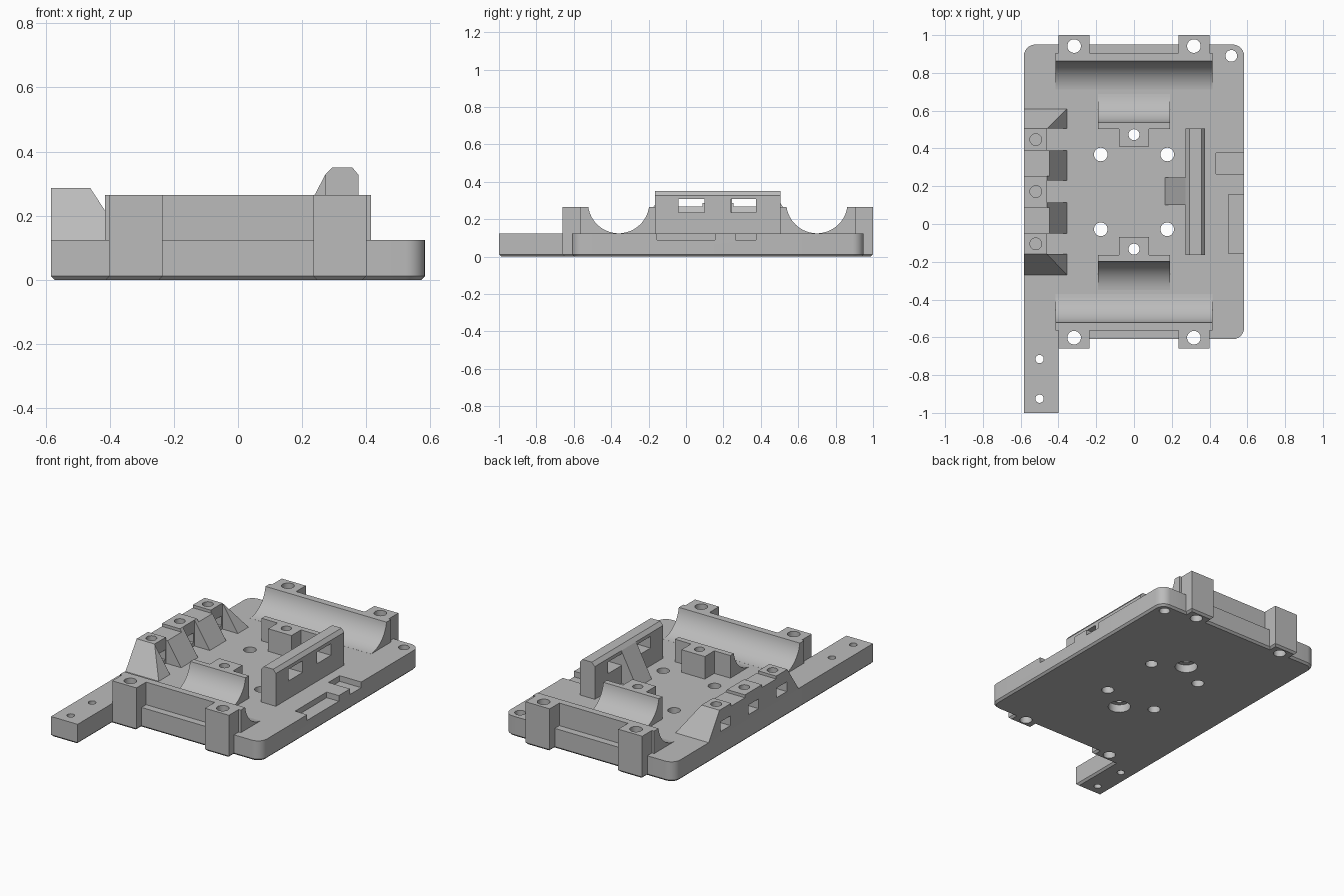
import bpy, bmesh, math
from mathutils import Vector

if "Cube" in bpy.data.objects:
    bpy.data.objects.remove(bpy.data.objects["Cube"])

grey = bpy.data.materials.new("plain grey")
grey.diffuse_color = (0.5, 0.5, 0.5, 1)
grey.use_nodes = True
grey.node_tree.nodes["Principled BSDF"].inputs["Base Color"].default_value = grey.diffuse_color
TOP, RIM, MID = 0.125, 0.265, 0.17     # plate top, saddle height, y mirror line


def finish(name, bm):
    bmesh.ops.recalc_face_normals(bm, faces=bm.faces)
    me = bpy.data.meshes.new(name)
    bm.to_mesh(me)
    bm.free()
    me.materials.append(grey)
    ob = bpy.data.objects.new(name, me)
    bpy.context.collection.objects.link(ob)
    return ob


def prism(name, pts, depth, chamfer=0):
    """Extrude a loop of 3D points along the depth vector."""
    bm = bmesh.new()
    face = bm.faces.new([bm.verts.new(p) for p in pts])
    ext = bmesh.ops.extrude_face_region(bm, geom=[face], use_keep_orig=True)
    bmesh.ops.translate(bm, vec=depth,
                        verts=[v for v in ext["geom"] if isinstance(v, bmesh.types.BMVert)])
    bmesh.ops.recalc_face_normals(bm, faces=bm.faces)
    if chamfer:
        low = [e for e in bm.edges if all(v.co.z < 1e-5 for v in e.verts)]
        bmesh.ops.bevel(bm, geom=low, offset=chamfer, segments=1, affect='EDGES')
    return finish(name, bm)


def box(name, x0, x1, y0, y1, z0, z1):
    return prism(name, [(x0, y0, z0), (x1, y0, z0), (x1, y1, z0), (x0, y1, z0)],
                 (0, 0, z1 - z0))


def rod(x, y, r, z0=-0.1, z1=0.5):
    n = 32
    pts = [(x + r * math.cos(2 * math.pi * i / n), y + r * math.sin(2 * math.pi * i / n), z0)
           for i in range(n)]
    return prism("hole_cutter", pts, (0, 0, z1 - z0))


def cut(ob, cutters):
    bpy.context.view_layer.objects.active = ob
    for c in cutters:
        m = ob.modifiers.new("cut", 'BOOLEAN')
        m.operation, m.solver, m.object = 'DIFFERENCE', 'EXACT', c
        bpy.ops.object.modifier_apply(modifier=m.name)
        bpy.data.objects.remove(c)


def corner(cx, cy, r, a0):
    return [(cx + r * math.cos(math.radians(a0 + 15 * i)),
             cy + r * math.sin(math.radians(a0 + 15 * i))) for i in range(7)]


# Base plate with side arm, screw lugs and rounded corners
R = 0.06
outline = [(-.583, -1), (-.40, -1), (-.40, -.66), (-.235, -.66), (-.235, -.61), (.235, -.61),
           (.235, -.66), (.40, -.66), (.40, -.61)]
outline += corner(.583 - R, -.61 + R, R, -90) + corner(.583 - R, .95 - R, R, 0)
outline += [(.40, .95), (.40, 1), (.235, 1), (.235, .95), (-.235, .95), (-.235, 1),
            (-.40, 1), (-.40, .95)]
outline += corner(-.583 + R, .95 - R, R, 90)
plate = prism("base_plate", [(x, y, 0) for x, y in outline], (0, 0, TOP), 0.012)

LUG = [(sx * .317, MID + sy * .772) for sx in (-1, 1) for sy in (-1, 1)]
SCREW = [(sx * .176, MID + sy * .198) for sx in (-1, 1) for sy in (-1, 1)]
CENTRE = [(0, MID + s * .303) for s in (-1, 1)]
cut(plate, [rod(x, y, .036) for x, y in LUG + SCREW + CENTRE]
    + [rod(x, y, .065, -.1, .05) for x, y in CENTRE]
    + [rod(.515, .89, .031), rod(-.5, -.715, .022), rod(-.5, -.925, .022)]
    + [box("notch", .435, .7, .265, .375, .09, .3),
       box("notch", .50, .7, -.155, .155, .09, .3)])

# Rod saddles, mirrored front and back
CY, CZ, CR = .53, .289, .164
for s, side in ((-1, "front"), (1, "back")):
    def saddle(name, end, direction, half_width):
        a1 = math.asin((CZ - RIM) / CR)
        prof = []
        for i in range(17):
            a = math.radians(-86) + (math.radians(86) - a1) * i / 16
            prof.append((CY + direction * CR * math.cos(a), CZ + CR * math.sin(a)))
        prof += [(end, RIM), (end, TOP), (prof[0][0], TOP)]
        return prism(name, [(-half_width, MID + s * y, z) for y, z in prof],
                     (2 * half_width, 0, 0))

    saddle(side + "_outer_saddle", .735, 1, .415)
    saddle(side + "_inner_saddle", .333, -1, .19)
    # Screw block behind the inner saddle
    ya, yb = sorted((MID + s * .24, MID + s * .333))
    block = box(side + "_centre_block", -.08, .08, ya, yb, TOP, RIM)
    cut(block, [rod(0, MID + s * .303, .029)])
    # Screw lugs outside the outer saddle
    ya, yb = sorted((MID + s * .735, MID + s * .83))
    for sx, hand in ((-1, "left"), (1, "right")):
        xa, xb = sorted((sx * .235, sx * .40))
        lug = box(f"{side}_{hand}_lug", xa, xb, ya, yb, TOP, RIM)
        cut(lug, [rod(sx * .317, MID + s * .772, .036)])

# Left bracket: hipped ridge with three screw posts
bm = bmesh.new()
for p in [(x, y, TOP) for x in (-.583, -.355) for y in (-.27, .61)] + \
         [(x, y, .286) for x in (-.583, -.46) for y in (-.16, .505)]:
    bm.verts.new(p)
bmesh.ops.convex_hull(bm, input=bm.verts)
bmesh.ops.dissolve_limit(bm, angle_limit=0.01, verts=bm.verts, edges=bm.edges)
bracket = finish("left_bracket", bm)
cutters = [box("gap", -.7, -.3, .255, .39, .268, .4), box("gap", -.7, -.3, -.05, .088, .268, .4)]
for y, y0, y1 in ((.447, .39, .505), (.172, .115, .23), (-.105, -.16, -.05)):
    cutters += [box("pocket", -.46, -.3, y0, y1, TOP - .01, .4),
                box("window", -.7, -.45, y - .05, y + .05, .15, .21),
                rod(-.52, y, .031, .18, .4)]
cut(bracket, cutters)

# Right upright wall with chamfered top and two windows
wall = prism("right_wall", [(x, -.165, z) for x, z in
             ((.272, TOP), (.375, TOP), (.375, .328), (.357, .35), (.293, .35), (.272, .328))],
             (0, .67, 0))
cut(wall, [box("window", .2, .5, -.04, .098, .235, .307),
           box("window", .2, .5, .24, .375, .235, .307)])
# Triangular brace on the inside of the wall
prism("wall_brace", [(.165, .10, TOP), (.272, .10, TOP), (.272, .10, .328)], (0, .145, 0))

# Smooth the curved faces, keep edges sharp
bpy.ops.object.select_all(action='DESELECT')
for ob in bpy.context.scene.objects:
    ob.select_set(True)
    bpy.context.view_layer.objects.active = ob
bpy.ops.object.shade_smooth_by_angle(angle=math.radians(30))
